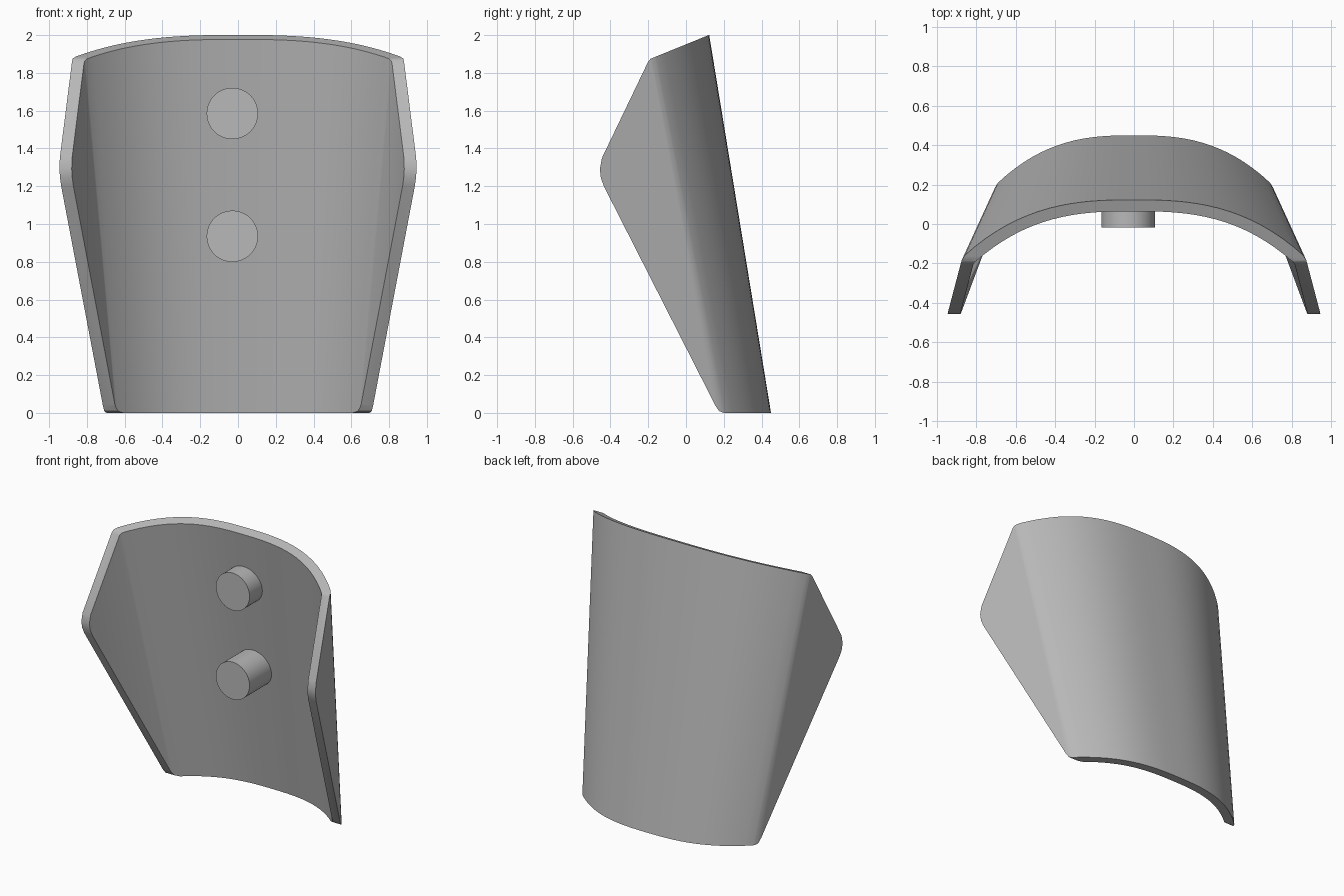
import bpy, bmesh
from mathutils import Vector

cube = bpy.data.objects.get("Cube")
if cube:
    bpy.data.objects.remove(cube, do_unlink=True)

THICK = 0.062

grey = bpy.data.materials.new("plain grey")
grey.use_nodes = True
grey.diffuse_color = (0.48, 0.48, 0.48, 1)
grey.node_tree.nodes["Principled BSDF"].inputs["Base Color"].default_value = (0.48, 0.48, 0.48, 1)


def mesh_object(name, bm):
    bmesh.ops.recalc_face_normals(bm, faces=bm.faces)
    mesh = bpy.data.meshes.new(name)
    bm.to_mesh(mesh)
    bm.free()
    mesh.materials.append(grey)
    obj = bpy.data.objects.new(name, mesh)
    bpy.context.collection.objects.link(obj)
    return obj


def prism(name, ring_a, ring_b):
    """Solid between two matching closed outlines."""
    bm = bmesh.new()
    a = [bm.verts.new(p) for p in ring_a]
    b = [bm.verts.new(p) for p in ring_b]
    bm.faces.new(a)
    bm.faces.new(b)
    for i in range(len(a)):
        j = (i + 1) % len(a)
        bm.faces.new((a[i], a[j], b[j], b[i]))
    return mesh_object(name, bm)


def activate(obj):
    bpy.ops.object.select_all(action='DESELECT')
    obj.select_set(True)
    bpy.context.view_layer.objects.active = obj


def section(z):
    """Curved back with straight wings, thickened inwards, at height z."""
    scale = 1 + 0.1285 * z
    half = [(0.69 * i / 16, 0.25 * (i / 16 * 0.69 / 0.7) ** 2.7) for i in range(17)]
    half += [(0.704, 0.2625), (0.7 + 0.32 * 0.65, 0.9)]
    pts = [(-x, d) for x, d in reversed(half[1:])] + half
    outer = [Vector((x * scale, 0.45 - 0.1635 * z - d * scale)) for x, d in pts]
    inner = []
    for i, p in enumerate(outer):
        before = (p - outer[i - 1]).normalized() if i else Vector((0, 0))
        after = (outer[i + 1] - p).normalized() if i + 1 < len(outer) else Vector((0, 0))
        t = (before + after).normalized()
        inner.append(p + Vector((t.y, -t.x)) * THICK)
    return [(p.x, p.y, z) for p in outer + inner[::-1]]


# Tapered shell, trimmed by its side outline
shell = prism("curved_shell", section(-0.2), section(2.3))
outline = [(0.6, 0), (0.2, 0), (0.175, 0.01), (0.155, 0.04),
           (-0.435, 1.2), (-0.451, 1.245), (-0.456, 1.29), (-0.445, 1.35),
           (-0.2, 1.86), (-0.187, 1.875), (-0.165, 1.884), (0.12, 2.0), (0.6, 2.195)]
cutter = prism("side_outline_cutter", [(-1.5, y, z) for y, z in outline],
               [(1.5, y, z) for y, z in outline])
cutter.hide_render = True
trim = shell.modifiers.new("trim", 'BOOLEAN')
trim.operation = 'INTERSECT'
trim.solver = 'EXACT'
trim.object = cutter
activate(shell)
bpy.ops.object.modifier_apply(modifier=trim.name)
bpy.data.objects.remove(cutter, do_unlink=True)
bpy.ops.object.shade_smooth_by_angle(angle=0.52)

# Two round pegs on the inside face
for name, z in (("upper_peg", 1.585), ("lower_peg", 0.935)):
    front, back = -0.018, 0.45 - 0.1635 * z - THICK / 2
    bpy.ops.mesh.primitive_cylinder_add(vertices=48, radius=0.136, depth=back - front,
                                        location=(-0.03, (front + back) / 2, z),
                                        rotation=(1.5708, 0, 0))
    peg = bpy.context.object
    peg.name = name
    peg.data.materials.append(grey)
    bpy.ops.object.shade_smooth_by_angle(angle=0.52)
